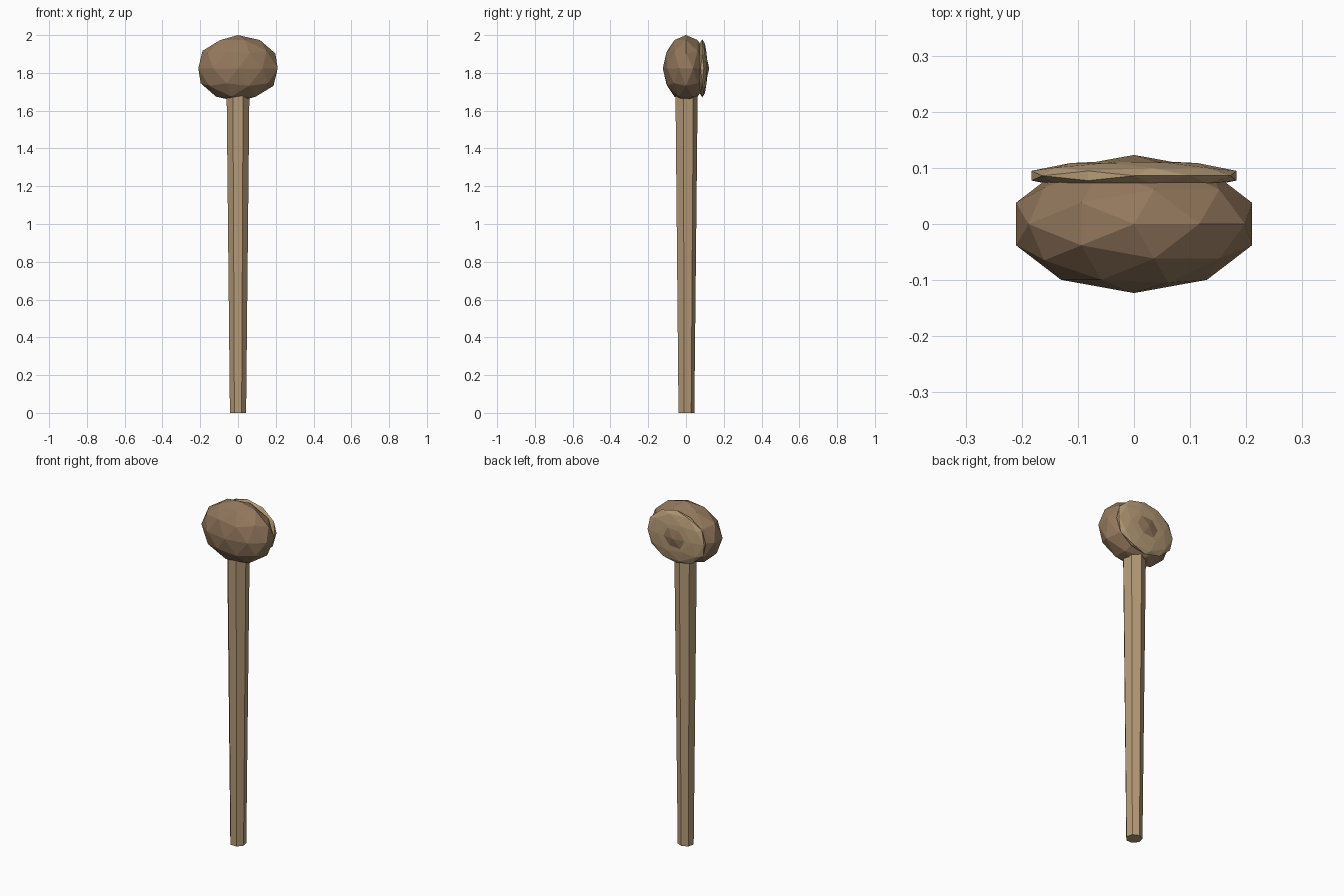
import bpy

cube = bpy.data.objects.get("Cube")
if cube:
    bpy.data.objects.remove(cube, do_unlink=True)


def material(name, color):
    mat = bpy.data.materials.new(name)
    mat.use_nodes = True
    mat.diffuse_color = (*color, 1)
    mat.node_tree.nodes["Principled BSDF"].inputs["Base Color"].default_value = (*color, 1)
    return mat


def finish(name, mat):
    obj = bpy.context.object
    obj.name = obj.data.name = name
    obj.data.materials.append(mat)
    bpy.ops.object.transform_apply(location=False, rotation=False, scale=True)
    bpy.ops.object.shade_flat()


def faceted_ball(name, location, radii, mat):
    bpy.ops.mesh.primitive_ico_sphere_add(subdivisions=2, radius=1, location=location)
    bpy.context.object.scale = radii
    finish(name, mat)


light_wood = material("light wood", (0.47, 0.33, 0.185))
dark_wood = material("dark wood", (0.29, 0.185, 0.108))

head_z = 1.824

# Seven-sided handle, widening towards the head
handle_top = 1.71
bpy.ops.mesh.primitive_cone_add(vertices=7, radius1=0.044, radius2=0.062,
                                depth=handle_top, location=(0, 0, handle_top / 2))
finish("handle", light_wood)

# Rounded bowl, with a thin rim on its back that the bowl pokes through
faceted_ball("bowl", (0, 0, head_z), (0.221, 0.123, 0.176), dark_wood)
faceted_ball("bowl_rim", (0, 0.086, head_z), (0.192, 0.028, 0.154), light_wood)
